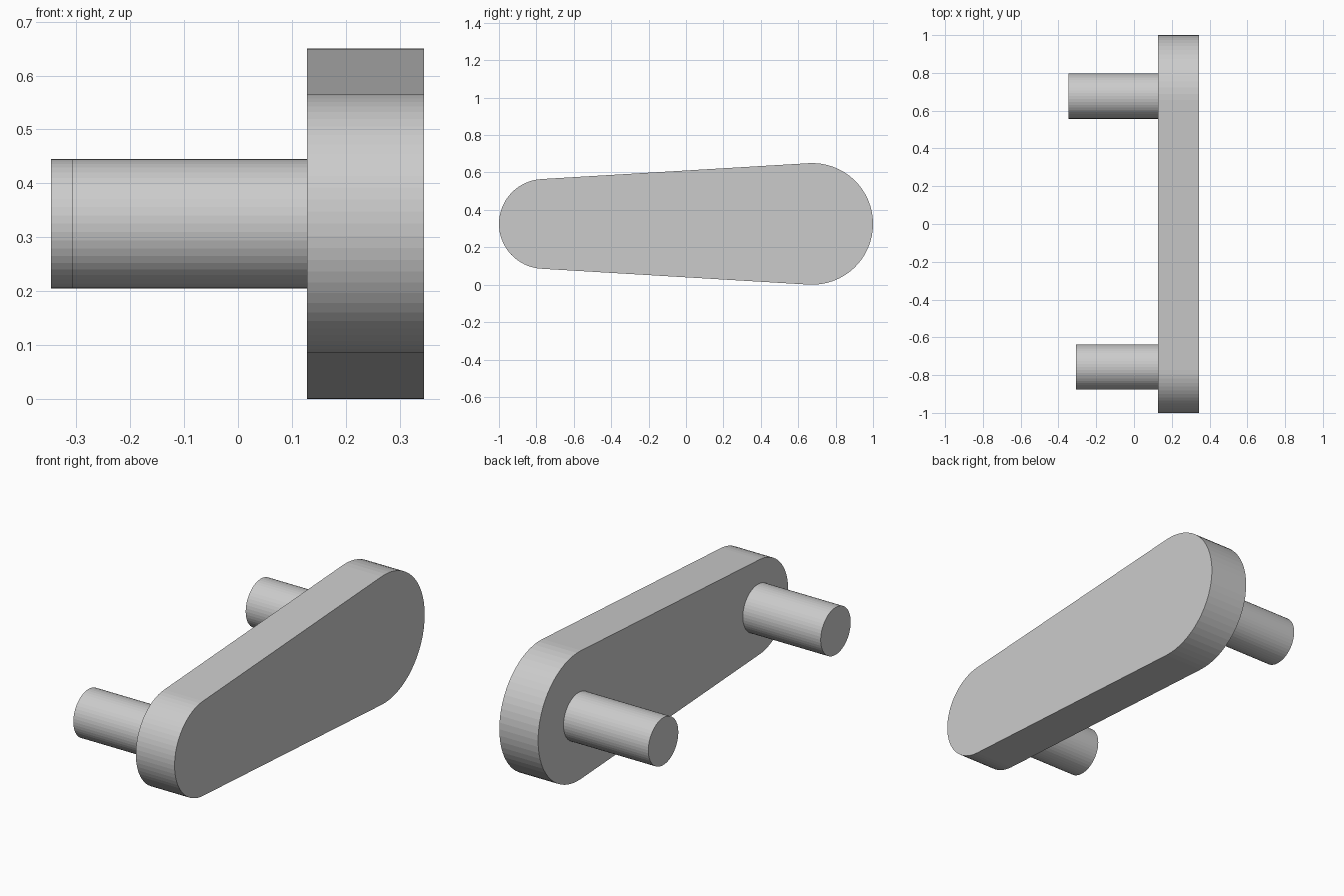
import bpy
import bmesh
from math import asin, cos, pi, sin

cube = bpy.data.objects.get("Cube")
if cube:
    bpy.data.objects.remove(cube, do_unlink=True)

# One plain grey
grey = bpy.data.materials.new("light_grey")
grey.use_nodes = True
colour = (0.6, 0.6, 0.6, 1)
grey.diffuse_color = colour
grey.node_tree.nodes["Principled BSDF"].inputs["Base Color"].default_value = colour

AXIS_Z = 0.325
PLATE_INNER, PLATE_OUTER = 0.128, 0.345


def arc(y, radius, start, end, steps):
    """Points (y, z) along an arc around the shared axis height."""
    angles = [start + (end - start) * i / steps for i in range(steps + 1)]
    return [(y + radius * cos(a), AXIS_Z + radius * sin(a)) for a in angles]


def extrude_profile(name, profile, x0, x1):
    """Solid prism from a (y, z) profile, running along x."""
    bm = bmesh.new()
    face = bm.faces.new([bm.verts.new((x0, y, z)) for y, z in profile])
    grown = bmesh.ops.extrude_face_region(bm, geom=[face])
    moved = [v for v in grown["geom"] if isinstance(v, bmesh.types.BMVert)]
    bmesh.ops.translate(bm, verts=moved, vec=(x1 - x0, 0, 0))
    bmesh.ops.recalc_face_normals(bm, faces=bm.faces)
    mesh = bpy.data.meshes.new(name)
    bm.to_mesh(mesh)
    bm.free()
    mesh.materials.append(grey)
    obj = bpy.data.objects.new(name, mesh)
    bpy.context.collection.objects.link(obj)


# Tapered plate: two round ends joined by tangent edges
big_y, big_r = 0.675, 0.325
small_y, small_r = -0.76, 0.24
tilt = asin((big_r - small_r) / (big_y - small_y))
edge = pi / 2 + tilt
outline = arc(big_y, big_r, -edge, edge, 32)
outline += arc(small_y, small_r, edge, 2 * pi - edge, 32)
extrude_profile("plate", outline, PLATE_INNER, PLATE_OUTER)

# Round pins on the inner face, the back one slightly longer
for name, y, tip in (("back_pin", 0.677, -0.347), ("front_pin", -0.757, -0.308)):
    circle = arc(y, 0.12, 0, 2 * pi, 48)[:-1]
    extrude_profile(name, circle, tip, PLATE_INNER)
